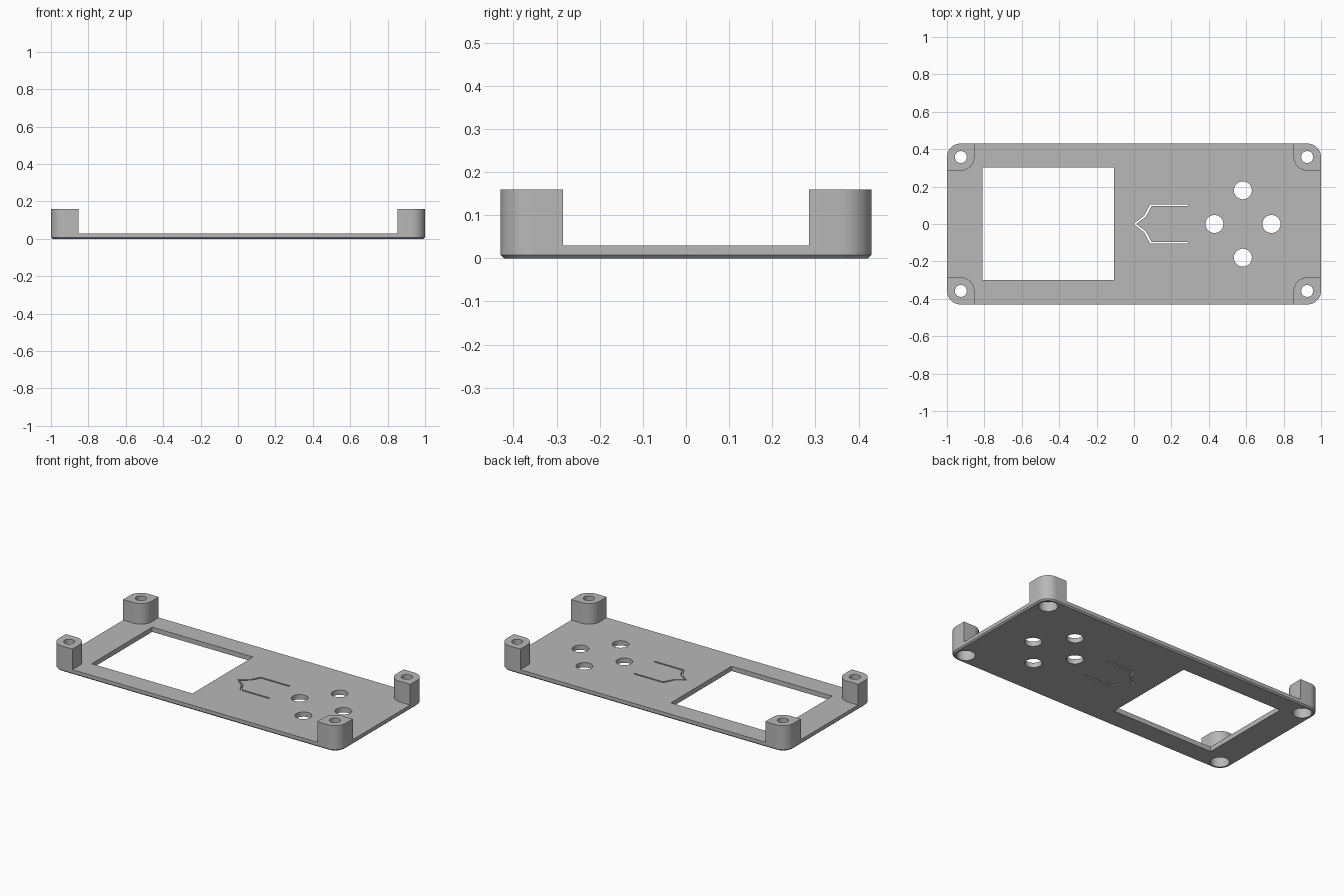
import bpy, bmesh, math

if "Cube" in bpy.data.objects:
    bpy.data.objects.remove(bpy.data.objects["Cube"])

W, D, H = 1.0, 0.43, 0.16        # half width, half depth, post height
PLATE, CHAMFER = 0.03, 0.008
R = 0.0725                       # corner radius, also post radius
PX, PY = 0.926, 0.358            # post hole centres

grey = bpy.data.materials.new("light_grey")
grey.diffuse_color = (0.48, 0.48, 0.48, 1)
grey.use_nodes = True
grey.node_tree.nodes["Principled BSDF"].inputs["Base Color"].default_value = grey.diffuse_color


def loft(name, layers):
    """Closed solid from stacked outlines: [(z, [(x, y), ...]), ...]"""
    bm = bmesh.new()
    rings = [[bm.verts.new((x, y, z)) for x, y in pts] for z, pts in layers]
    n = len(rings[0])
    for a, b in zip(rings, rings[1:]):
        for i in range(n):
            j = (i + 1) % n
            bm.faces.new((a[i], a[j], b[j], b[i]))
    bm.faces.new(rings[0][::-1])
    bm.faces.new(rings[-1])
    bmesh.ops.recalc_face_normals(bm, faces=bm.faces)
    me = bpy.data.meshes.new(name)
    bm.to_mesh(me)
    bm.free()
    me.materials.append(grey)
    ob = bpy.data.objects.new(name, me)
    bpy.context.collection.objects.link(ob)
    return ob


def arc(cx, cy, r, a0, a1, n=12):
    return [(cx + r * math.cos(math.radians(a0 + (a1 - a0) * i / n)),
             cy + r * math.sin(math.radians(a0 + (a1 - a0) * i / n)))
            for i in range(n + 1)]


def rounded_rect(w, d, r):
    pts = []
    for k, (sx, sy) in enumerate([(1, 1), (-1, 1), (-1, -1), (1, -1)]):
        pts += arc(sx * (w - r), sy * (d - r), r, 90 * k, 90 * k + 90)
    return pts


def cut(pts, z0, z1):
    """Subtract an extruded outline from the panel."""
    tool = loft("cutter", [(z0, pts), (z1, pts)])
    tool.hide_render = True
    mod = panel.modifiers.new("cut", 'BOOLEAN')
    mod.operation, mod.solver, mod.object = 'DIFFERENCE', 'EXACT', tool
    bpy.ops.object.modifier_apply(modifier=mod.name)
    bpy.data.objects.remove(tool)


def circle(x, y, r, n=40):
    return arc(x, y, r, 0, 360, n)[:-1]


# Full rounded block with chamfered bottom edge
full = rounded_rect(W, D, R)
inset = rounded_rect(W - CHAMFER, D - CHAMFER, R - CHAMFER)
panel = loft("front_panel", [(0, inset), (CHAMFER, full), (H, full)])
bpy.context.view_layer.objects.active = panel
panel.select_set(True)

# Hollow above the plate, leaving the four corner posts
hollow = []
for sx, sy in [(1, 1), (-1, 1), (-1, -1), (1, -1)]:
    c = arc(PX, PY, R, 270, 180)
    c = [(1.2, PY - R)] + c + [(PX - R, 0.6)]
    c = [(sx * x, sy * y) for x, y in c]
    hollow += c if sx * sy > 0 else c[::-1]
cut(hollow, PLATE, 0.3)

# Screw holes with wider recesses underneath
for sx in (1, -1):
    for sy in (1, -1):
        cut(circle(sx * PX, sy * PY, 0.032), -0.1, 0.3)
        cut(circle(sx * PX, sy * PY, 0.054), -0.1, 0.06)

# Display window
cut([(-0.81, -0.30), (-0.107, -0.30), (-0.107, 0.303), (-0.81, 0.303)], -0.1, 0.1)

# Button holes
for x, y in [(0.43, 0), (0.735, 0), (0.582, 0.18), (0.582, -0.18)]:
    cut(circle(x, y, 0.048), -0.1, 0.1)

# Thin pointed slot
outer = [(0.055, 0.045), (0.086, 0.105), (0.29, 0.105)]
inner = [(0.29, 0.095), (0.093, 0.095), (0.064, 0.039)]
half = outer + inner
slot = [(-0.003, 0)] + half + [(0.012, 0)] + [(x, -y) for x, y in half[::-1]]
cut(slot, -0.1, 0.1)

bpy.ops.object.shade_smooth_by_angle(angle=math.radians(30))
